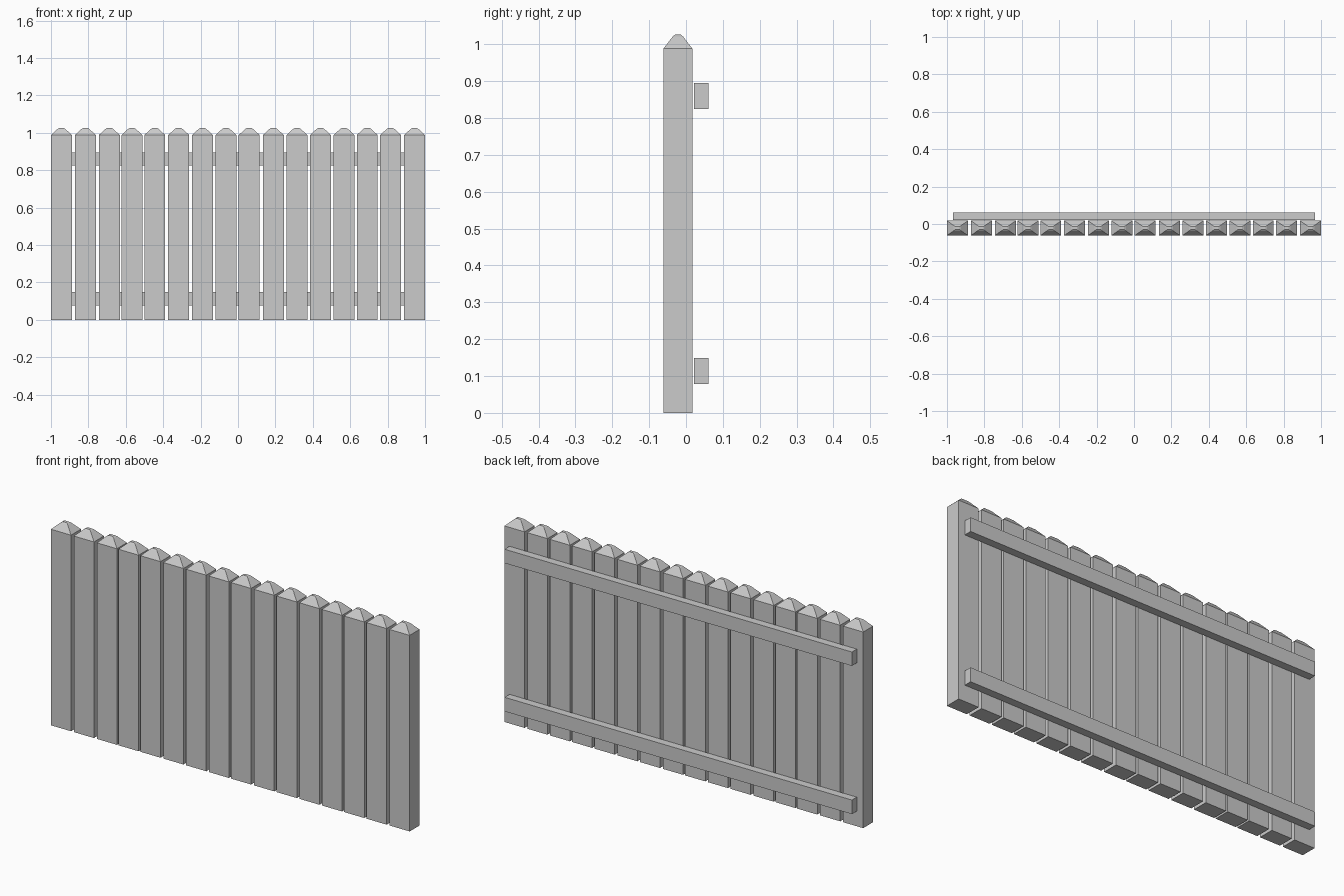
import bpy, bmesh

if "Cube" in bpy.data.objects:
    bpy.data.objects.remove(bpy.data.objects["Cube"])

def loft(name, x, y, rings):
    """Closed stack of rectangles: (half width, half depth, z)."""
    bm = bmesh.new()
    prev = None
    for hx, hy, z in rings:
        ring = [bm.verts.new((sx * hx, sy * hy, z))
                for sx, sy in ((-1, -1), (1, -1), (1, 1), (-1, 1))]
        if prev:
            for i in range(4):
                j = (i + 1) % 4
                bm.faces.new((prev[i], prev[j], ring[j], ring[i]))
        else:
            bm.faces.new(ring[::-1])
        prev = ring
    bm.faces.new(prev)
    me = bpy.data.meshes.new(name)
    bm.to_mesh(me)
    bm.free()
    ob = bpy.data.objects.new(name, me)
    ob.location = (x, y, 0)
    bpy.context.collection.objects.link(ob)
    return ob

# Pickets: square boards with blunt pyramid tops, slightly uneven spacing
HX, HY = 0.056, 0.0395
centres = [-0.944, -0.816, -0.688, -0.567, -0.445, -0.317, -0.190, -0.064,
           0.060, 0.189, 0.315, 0.441, 0.567, 0.691, 0.816, 0.944]
picket_rings = [(HX, HY, 0), (HX, HY, 0.988),
                (HX * 0.36, HY * 0.36, 1.021), (HX * 0.2, HY * 0.2, 1.026)]
for i, x in enumerate(centres):
    loft(f"picket_{i + 1}", x, -0.022, picket_rings)

# Two horizontal rails behind the pickets
for name, z0, z1 in (("lower_rail", 0.078, 0.149), ("upper_rail", 0.825, 0.895)):
    loft(name, 0.001, 0.041, [(0.968, 0.0195, z0), (0.968, 0.0195, z1)])
